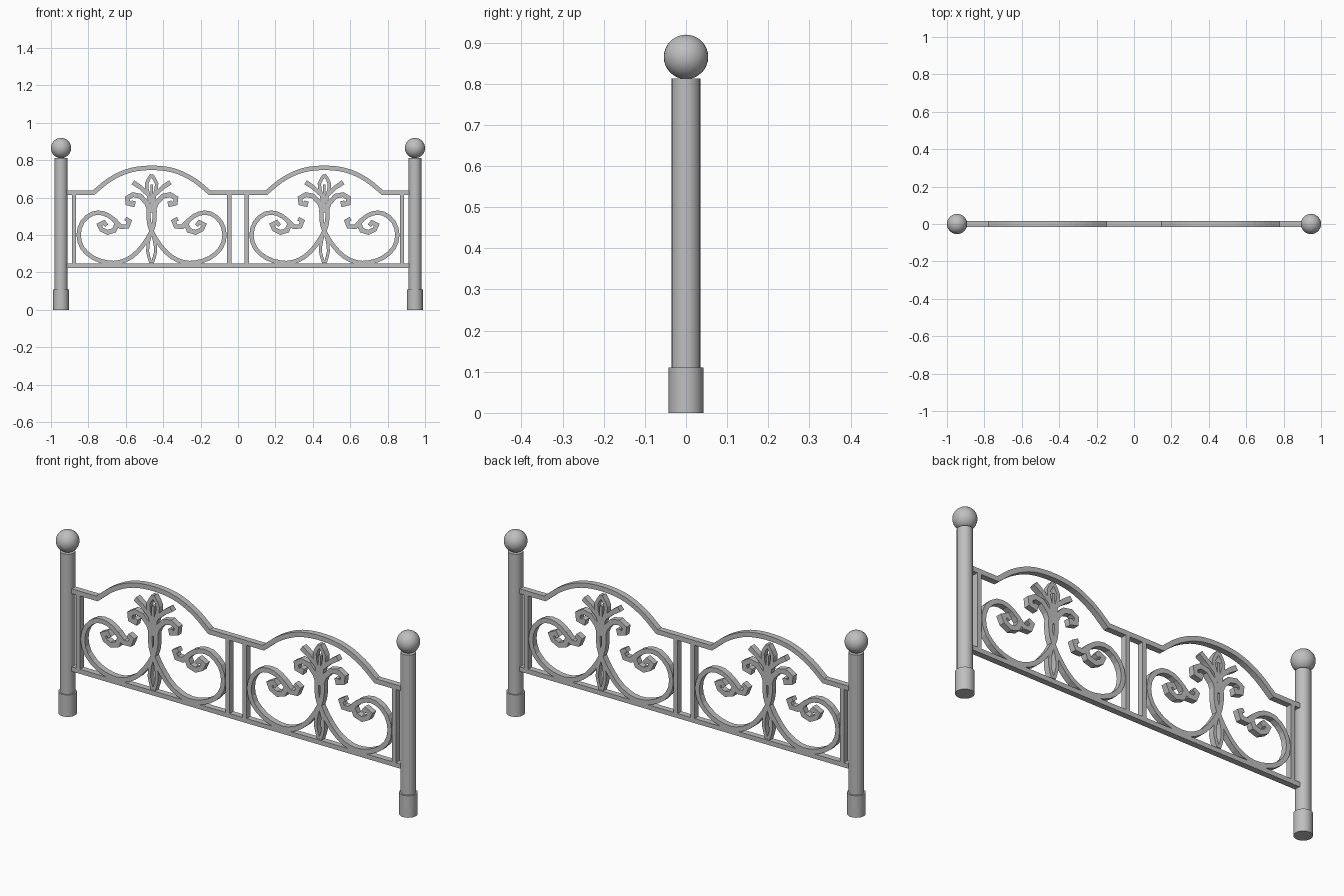
import bpy
import bmesh
from mathutils import Vector

cube = bpy.data.objects.get("Cube")
if cube:
    bpy.data.objects.remove(cube, do_unlink=True)

iron = bpy.data.materials.new("grey iron")
iron.use_nodes = True
COLOUR = (0.52, 0.52, 0.52, 1)
iron.diffuse_color = COLOUR
iron.node_tree.nodes["Principled BSDF"].inputs["Base Color"].default_value = COLOUR

PANEL_X = 0.462   # middle of each panel
POST_X = 0.946
DEPTH = 0.015     # half the thickness of the flat bars


def finish(name, bm, smooth=False):
    """Turn a bmesh into a named iron object."""
    bmesh.ops.recalc_face_normals(bm, faces=bm.faces)
    mesh = bpy.data.meshes.new(name)
    bm.to_mesh(mesh)
    bm.free()
    mesh.materials.append(iron)
    obj = bpy.data.objects.new(name, mesh)
    bpy.context.collection.objects.link(obj)
    if smooth:
        bpy.ops.object.select_all(action="DESELECT")
        obj.select_set(True)
        bpy.context.view_layer.objects.active = obj
        bpy.ops.object.shade_smooth_by_angle()


def smooth_path(points, steps):
    """Pass a rounded path through a few x, z points."""
    p = [Vector(q) for q in points]
    p = [2 * p[0] - p[1]] + p + [2 * p[-1] - p[-2]]
    path = []
    for a, b, c, d in zip(p, p[1:], p[2:], p[3:]):
        for i in range(steps):
            t = i / steps
            path.append(0.5 * (2 * b + (c - a) * t + (2 * a - 5 * b + 4 * c - d) * t ** 2
                               + (3 * b - a - 3 * c + d) * t ** 3))
    return path + [p[-2]]


def strip(name, points, width, steps=1, tip=1.0):
    """Sweep a flat bar along x, z points; tip scales the width at its end."""
    path = smooth_path(points, steps)
    bm = bmesh.new()
    rings = []
    last = len(path) - 1
    for i, here in enumerate(path):
        before = (here - path[i - 1]).normalized() if i else None
        after = (path[i + 1] - here).normalized() if i < last else None
        along = ((before or after) + (after or before)).normalized()
        miter = max(along.dot(after or before), 0.6)
        half = width / 2 * (1 + (tip - 1) * i / last) / miter
        side = Vector((-along.y, along.x)) * half
        rings.append([bm.verts.new((q.x, y, q.y)) for q, y in (
            (here + side, -DEPTH), (here - side, -DEPTH),
            (here - side, DEPTH), (here + side, DEPTH))])
    for r, s in zip(rings, rings[1:]):
        for k in range(4):
            n = (k + 1) % 4
            bm.faces.new((r[k], r[n], s[n], s[k]))
    bm.faces.new(rings[0])
    bm.faces.new(rings[-1][::-1])
    finish(name, bm)


def cylinder(name, x, radius, bottom, top):
    bm = bmesh.new()
    bmesh.ops.create_cone(bm, cap_ends=True, segments=24, radius1=radius,
                          radius2=radius, depth=top - bottom)
    bmesh.ops.translate(bm, verts=bm.verts, vec=(x, 0, (top + bottom) / 2))
    finish(name, bm, True)


# Posts with feet and ball finials
for side, x in (("left", POST_X), ("right", -POST_X)):
    cylinder(side + "_post", x, 0.035, 0.1, 0.813)
    cylinder(side + "_foot", x, 0.042, 0, 0.11)
    bm = bmesh.new()
    bmesh.ops.create_uvsphere(bm, u_segments=32, v_segments=16, radius=0.054)
    bmesh.ops.translate(bm, verts=bm.verts, vec=(x, 0, 0.865))
    finish(side + "_ball_finial", bm, True)

# Straight lower rail and arched upper rail
strip("bottom_rail", [(-POST_X, 0.235), (POST_X, 0.235)], 0.023)
half_arch = [(0.311, 0.626), (0.23, 0.692), (0.14, 0.738), (0.05, 0.757)]
arch = [(-x, z) for x, z in half_arch] + [(x, z) for x, z in half_arch[::-1]]
arch = [(p.x, p.y) for p in smooth_path(arch, 3)]
top = [(-POST_X, 0.626)]
for middle in (-PANEL_X, PANEL_X):
    top += [(middle + x, z) for x, z in arch]
strip("top_rail", top + [(POST_X, 0.626)], 0.024)

# Ironwork of half a panel: points, width, smoothing steps, tip taper
HALF_PARTS = {
    "large_scroll": ([(-0.014, 0.57), (-0.016, 0.49), (0, 0.42), (0.05, 0.34), (0.105, 0.285),
                      (0.17, 0.255), (0.235, 0.253), (0.31, 0.277), (0.37, 0.33),
                      (0.39, 0.4), (0.37, 0.47), (0.315, 0.515), (0.255, 0.515),
                      (0.205, 0.485), (0.175, 0.445)], 0.023, 2, 1),
    "inner_curl": ([(0.18, 0.47), (0.2, 0.425), (0.235, 0.414), (0.268, 0.43),
                    (0.28, 0.455), (0.255, 0.468), (0.24, 0.45)], 0.027, 1, 0.8),
    "outer_curl": ([(0.2, 0.48), (0.165, 0.445), (0.13, 0.446),
                    (0.118, 0.475), (0.14, 0.488)], 0.026, 1, 0.8),
    "lower_loop": ([(0, 0.42), (0.015, 0.37), (0.021, 0.31), (0.004, 0.25)], 0.016, 2, 1),
    "flower_curl": ([(0.005, 0.52), (0.025, 0.57), (0.06, 0.608), (0.1, 0.616), (0.13, 0.598),
                     (0.127, 0.57), (0.1, 0.563), (0.095, 0.582)], 0.027, 1, 0.85),
    "flower_leaf": ([(0.012, 0.61), (0.06, 0.655), (0.1, 0.682)], 0.02, 1, 1.3),
    "flower_bud": ([(0.008, 0.57), (0.018, 0.62), (0.027, 0.675), (0, 0.722)], 0.018, 2, 1),
}
for side, middle in (("left", PANEL_X), ("right", -PANEL_X)):
    for half in (-1, 1):
        edge = "left" if half > 0 else "right"
        for part, (points, width, steps, tip) in HALF_PARTS.items():
            placed = [(middle + half * x, z) for x, z in points]
            strip(f"{side}_panel_{edge}_{part}", placed, width, steps, tip)
        # Upright at each edge of the panel
        x = middle + half * 0.415
        strip(f"{side}_panel_{edge}_upright", [(x, 0.24), (x, 0.625)], 0.022)
    strip(side + "_panel_stem", [(middle, 0.52), (middle, 0.67)], 0.014)
